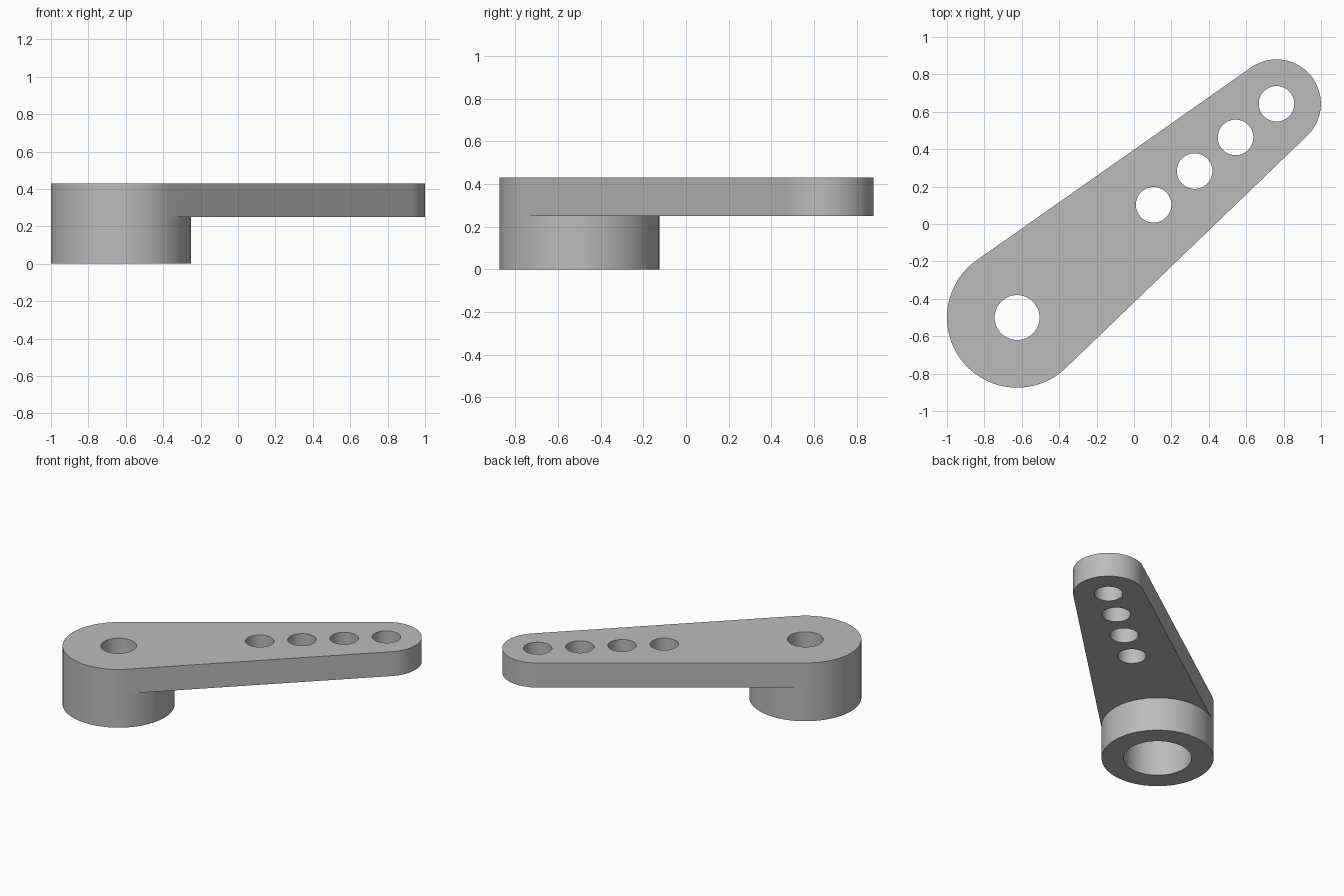
import bpy
import bmesh
from math import atan2, asin, cos, sin, pi, radians, hypot

cube = bpy.data.objects.get("Cube")
if cube:
    bpy.data.objects.remove(cube, do_unlink=True)

HUB, HUB_R = (-0.625, -0.5), 0.375
TIP, TIP_R = (0.762, 0.643), 0.237
ARM_BOTTOM, TOP = 0.25, 0.43
SHAFT_R, SCREW_R, LINK_R = 0.228, 0.12, 0.095
SHAFT_DEPTH = 0.3

grey = bpy.data.materials.new("plain grey")
grey.use_nodes = True
colour = (0.5, 0.5, 0.5, 1)
grey.diffuse_color = colour
grey.node_tree.nodes["Principled BSDF"].inputs["Base Color"].default_value = colour


def arc(centre, radius, start, end, steps):
    return [(centre[0] + radius * cos(start + (end - start) * i / steps),
             centre[1] + radius * sin(start + (end - start) * i / steps))
            for i in range(steps + 1)]


# Tangent directions shared by the hub and the rounded tip
dx, dy = TIP[0] - HUB[0], TIP[1] - HUB[1]
axis = atan2(dy, dx)
spread = pi / 2 - asin((HUB_R - TIP_R) / hypot(dx, dy))
left, right = axis + spread, axis - spread
outer = arc(HUB, HUB_R, left, right + 2 * pi, 64)
inner = arc(HUB, HUB_R, right, left, 48)[1:-1]
tip = arc(TIP, TIP_R, right, left, 48)

# Arm and hub as one solid, sharing the outer curve
bm = bmesh.new()


def ring(points, z):
    return [bm.verts.new((x, y, z)) for x, y in points]


def walls(low, high):
    for i in range(len(low)):
        j = (i + 1) % len(low)
        bm.faces.new((low[i], low[j], high[j], high[i]))


base = ring(outer + inner, 0)
mid_outer, mid_inner, mid_tip = (ring(p, ARM_BOTTOM) for p in (outer, inner, tip))
top = ring(outer + tip, TOP)
bm.faces.new(base[::-1])
walls(base, mid_outer + mid_inner)
bm.faces.new([mid_outer[-1]] + mid_inner + [mid_outer[0]] + mid_tip[::-1])
walls(mid_outer + mid_tip, top)
bm.faces.new(top)
bmesh.ops.recalc_face_normals(bm, faces=bm.faces[:])
mesh = bpy.data.meshes.new("lever_arm")
bm.to_mesh(mesh)
bm.free()
mesh.materials.append(grey)
arm = bpy.data.objects.new("lever_arm", mesh)
bpy.context.collection.objects.link(arm)


def drill(centre, radius, z0, z1):
    bpy.ops.mesh.primitive_cylinder_add(vertices=64, radius=radius, depth=z1 - z0,
                                        location=(*centre, (z0 + z1) / 2))
    cutter = bpy.context.object
    cutter.hide_render = True
    cutter.data.materials.append(grey)
    bpy.context.view_layer.objects.active = arm
    cut = arm.modifiers.new("hole", 'BOOLEAN')
    cut.operation, cut.solver, cut.object = 'DIFFERENCE', 'EXACT', cutter
    bpy.ops.object.modifier_apply(modifier=cut.name)
    bpy.data.objects.remove(cutter, do_unlink=True)


# Shaft socket below, screw hole above, and the row of linkage holes
drill(HUB, SHAFT_R, -0.1, SHAFT_DEPTH)
drill(HUB, SCREW_R, SHAFT_DEPTH - 0.05, TOP + 0.1)
for i in range(4):
    drill((TIP[0] - 0.219 * i, TIP[1] - 0.18 * i), LINK_R, 0.1, TOP + 0.1)

bpy.ops.object.select_all(action='DESELECT')
arm.select_set(True)
bpy.context.view_layer.objects.active = arm
bpy.ops.object.shade_smooth_by_angle(angle=radians(30))
